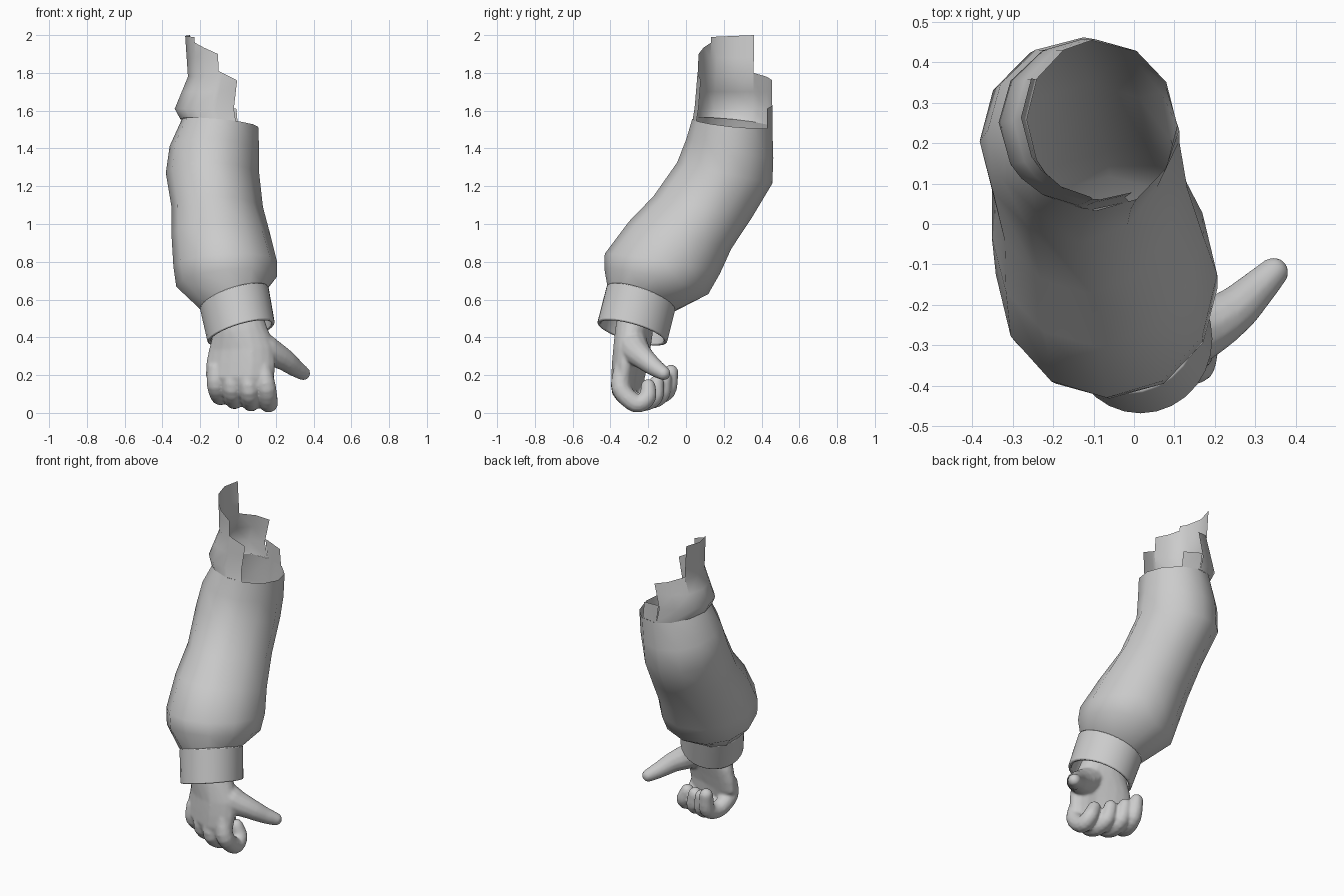
import bpy, bmesh, math
from mathutils import Vector

if "Cube" in bpy.data.objects:
    bpy.data.objects.remove(bpy.data.objects["Cube"])


def finish(name, bm, angle=50):
    bmesh.ops.recalc_face_normals(bm, faces=bm.faces)
    me = bpy.data.meshes.new(name)
    bm.to_mesh(me)
    bm.free()
    ob = bpy.data.objects.new(name, me)
    bpy.context.collection.objects.link(ob)
    bpy.ops.object.select_all(action='DESELECT')
    ob.select_set(True)
    bpy.context.view_layer.objects.active = ob
    bpy.ops.object.shade_smooth_by_angle(angle=math.radians(angle))
    return ob


def ring(cx, cy, cz, rx, ry, tx=0, ty=0, n=12):
    """Tilted oval; tx and ty are the slopes of its plane."""
    pts = []
    for i in range(n):
        a = 2 * math.pi * i / n
        dx, dy = rx * math.cos(a), ry * math.sin(a)
        pts.append(Vector((cx + dx, cy + dy, cz + tx * dx + ty * dy)))
    return pts


def loft(bm, rings, caps=False, closed=False):
    vs = [[bm.verts.new(p) for p in r] for r in rings]
    pairs = list(zip(vs, vs[1:])) + ([(vs[-1], vs[0])] if closed else [])
    for a, b in pairs:
        n = len(a)
        for i in range(n):
            bm.faces.new((a[i], a[(i + 1) % n], b[(i + 1) % n], b[i]))
    if caps:
        bm.faces.new(vs[0])
        bm.faces.new(vs[-1])


def tube(bm, path, radii, n=12, sub=4):
    """Round-ended limb along a smoothed path."""
    P = [Vector(p) for p in path]
    P = [2 * P[0] - P[1]] + P + [2 * P[-1] - P[-2]]
    pts, rad = [], []
    for k in range(1, len(P) - 2):
        a, b, c, d = P[k - 1:k + 3]
        for j in range(sub):
            t = j / sub
            pts.append(0.5 * (2 * b + (c - a) * t + (2 * a - 5 * b + 4 * c - d) * t * t
                              + (3 * b - a - 3 * c + d) * t ** 3))
            rad.append(radii[k - 1] * (1 - t) + radii[k] * t)
    pts.append(P[-2])
    rad.append(radii[-1])
    tip = (pts[-1] - pts[-2]).normalized()
    end, r = pts[-1], radii[-1]
    for f in (0.4, 0.7, 0.9, 0.99):
        pts.append(end + tip * r * f)
        rad.append(r * math.sqrt(1 - f * f))
    rings, side = [], None
    for i, p in enumerate(pts):
        d = (pts[min(i + 1, len(pts) - 1)] - pts[max(i - 1, 0)]).normalized()
        side = (side or d.orthogonal())
        side = (side - d * side.dot(d)).normalized()
        up = d.cross(side)
        rings.append([p + rad[i] * (side * math.cos(q) + up * math.sin(q))
                      for q in [2 * math.pi * j / n for j in range(n)]])
    loft(bm, rings, caps=True)


# Sleeve: tilted ovals from the elbow end down to the cuff
sleeve_rings = [
    (-.095, .245, 1.535, .202, .212, -.1, -.1),
    (-.125, .232, 1.4, .237, .23, -.05, -.22),
    (-.135, .205, 1.27, .247, .252, 0, -.22),
    (-.11, .088, 1.09, .242, .26, 0, -.22),
    (-.09, -.032, .94, .262, .272, 0, -.26),
    (-.068, -.125, .79, .274, .305, .05, -.17),
    (-.06, -.157, .695, .267, .275, .1, -.24),
    (-.025, -.235, .605, .178, .18, .3, -.33),
]
dents = [0, .04, .1, .1, .05, 0, 0, 0]      # soft folds down the right side
rings = []
for spec, dent in zip(sleeve_rings, dents):
    r = ring(*spec)
    c = Vector(spec[:3])
    for i, k in ((10, .4), (11, 1), (1, .5)):
        r[i] = c + (r[i] - c) * (1 - dent * k)
    rings.append(r)
bm = bmesh.new()
loft(bm, rings)
finish("sleeve", bm)

# Torn edge: stepped panels (start angle, end angle, start height, end height)
panels = [(60, 94, 1.61, 1.63), (94, 150, 1.76, 1.8), (150, 222, 2.0, 1.99),
          (222, 264, 1.96, 1.9), (264, 296, 1.81, 1.76)]
profile = [(1.4, -.297, .033), (1.54, -.297, .033), (1.61, -.335, .045),
           (1.78, -.265, .06), (2.0, -.28, .07)]    # height, left x, front y


def torn_point(deg, z):
    for (z0, x0, y0), (z1, x1, y1) in zip(profile, profile[1:]):
        if z <= z1 + 1e-6:
            break
    t = (z - z0) / (z1 - z0)
    left, front = x0 + (x1 - x0) * t, y0 + (y1 - y0) * t
    a = math.radians(deg)
    return Vector(((left + .1) / 2 + (.1 - left) / 2 * math.cos(a),
                   (front + .457) / 2 + (.457 - front) / 2 * math.sin(a), z))


bm = bmesh.new()
for a0, a1, h0, h1 in panels:
    levels = [z for z in (1.61, 1.7, 1.78, 1.88) if z < min(h0, h1) - .015]
    # columns on the sleeve's own 30-degree corners plus the panel ends
    angles = [a0] + [a for a in range(0, 360, 30) if a0 < a < a1] + [a1]
    cols = []
    for deg in angles:
        top = h0 + (h1 - h0) * (deg - a0) / (a1 - a0)
        base = 1.535 - .02 * math.cos(math.radians(deg)) - .021 * math.sin(math.radians(deg))
        cols.append([bm.verts.new(torn_point(deg, z)) for z in [base] + levels + [top]])
    for c, d in zip(cols, cols[1:]):
        for j in range(len(c) - 1):
            bm.faces.new((c[j], d[j], d[j + 1], c[j + 1]))
bmesh.ops.remove_doubles(bm, verts=bm.verts, dist=.0005)
finish("torn_sleeve_edge", bm)

# Cuff band with a thick rim
bm = bmesh.new()
loft(bm, [ring(-.02, -.238, .61, .165, .165, .3, -.33, 28),
          ring(-.02, -.238, .61, .182, .182, .3, -.33, 28),
          ring(.017, -.285, .425, .178, .185, .28, -.27, 28),
          ring(.017, -.285, .425, .16, .167, .28, -.27, 28)], closed=True)
cuff = finish("cuff", bm, 40)
mod = cuff.modifiers.new("rim_bevel", 'BEVEL')
mod.width, mod.segments = .006, 2

# Hand: palm, curled fingers and thumb fused into one skin
bm = bmesh.new()
loft(bm, [ring(-.01, -.26, .56, .12, .09, .2, -.2, 20),
          ring(.01, -.285, .43, .145, .095, .15, -.1, 20),
          ring(.02, -.305, .34, .175, .085, .05, 0, 20),
          ring(.015, -.32, .26, .184, .077, 0, 0, 20),
          ring(.01, -.33, .19, .182, .07, 0, 0, 20),
          ring(.02, -.325, .14, .16, .06, -.1, 0, 20),
          ring(.025, -.315, .1, .13, .045, -.15, 0, 20)], caps=True)
for v in bm.verts:      # turn the little-finger side of the palm back
    v.co.y += .36 * max(0, .06 - v.co.x) * min(1, max(0, (.52 - v.co.z) / .2))
fingers = [
    [(.13, -.335, .25), (.152, -.345, .13), (.162, -.265, .05), (.155, -.205, .08), (.13, -.2, .14)],
    [(.05, -.335, .25), (.06, -.345, .12), (.07, -.255, .058), (.06, -.17, .078), (.045, -.155, .16)],
    [(-.03, -.305, .25), (-.03, -.31, .13), (-.02, -.22, .07), (-.02, -.135, .09), (-.03, -.115, .18)],
    [(-.115, -.27, .25), (-.115, -.27, .15), (-.095, -.185, .09), (-.08, -.1, .115), (-.085, -.08, .215)],
]
for path in fingers:
    tube(bm, path, (.045, .051, .05, .046, .04))
tube(bm, [(.06, -.29, .4), (.15, -.27, .335), (.24, -.22, .285), (.3, -.165, .24), (.345, -.12, .21)],
     (.08, .078, .06, .048, .038))
hand = finish("hand", bm)
mod = hand.modifiers.new("fuse", 'REMESH')
mod.mode, mod.voxel_size, mod.use_smooth_shade = 'VOXEL', .009, True
mod = hand.modifiers.new("soften", 'SMOOTH')
mod.factor, mod.iterations = .5, 4
